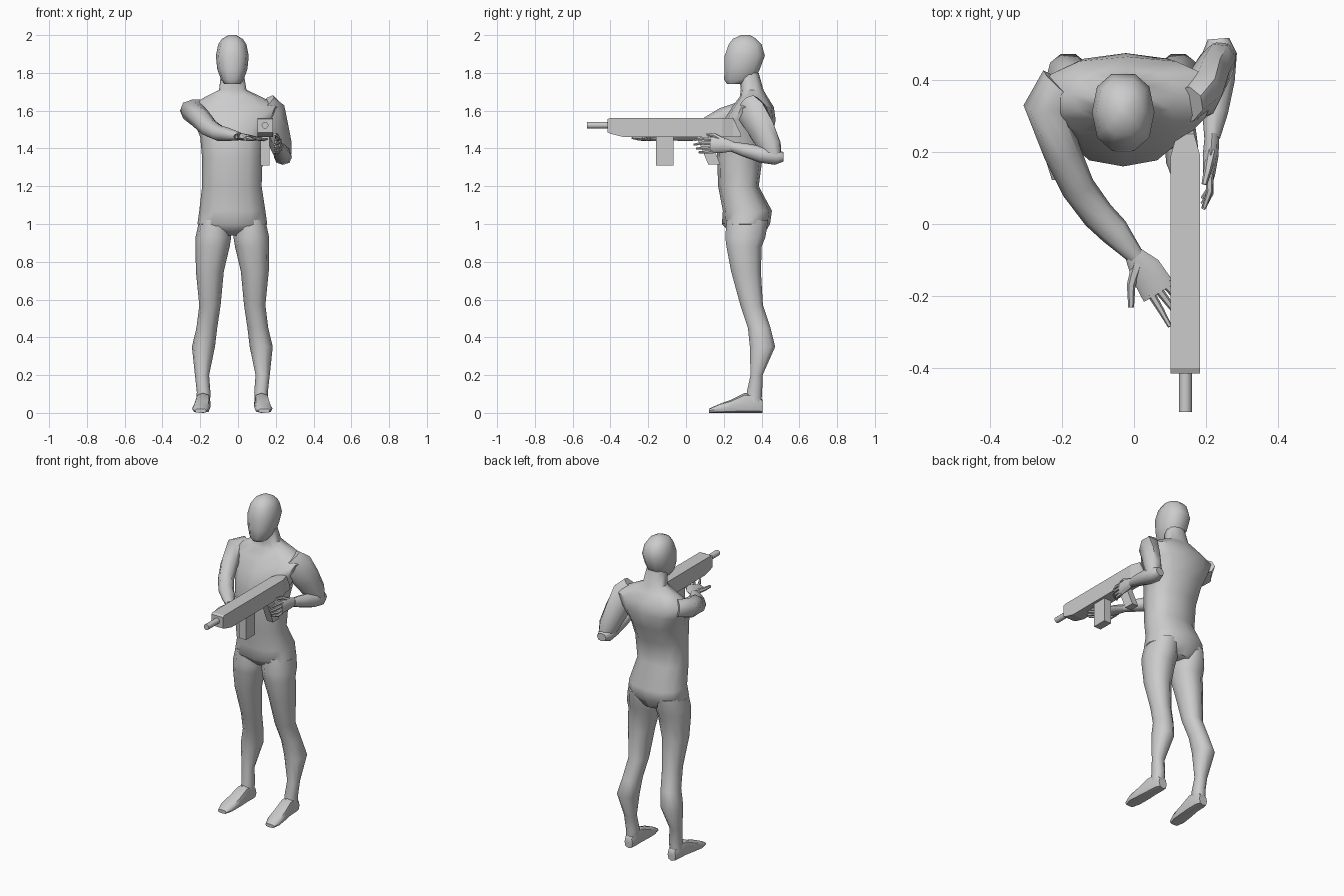
import bpy, bmesh, math
from mathutils import Vector

CX = -0.03  # body centre line


def ring(c, u, v, n=10, p=0.9, off=0.0):
    """Closed rounded section around c with half-axes u and v."""
    out = []
    for i in range(n):
        a = 2 * math.pi * i / n + off
        s, t = math.cos(a), math.sin(a)
        s = math.copysign(abs(s) ** p, s)
        t = math.copysign(abs(t) ** p, t)
        out.append(Vector(c) + Vector(u) * s + Vector(v) * t)
    return out


def rect(c, u, v):
    return ring(c, Vector(u) * math.sqrt(2), Vector(v) * math.sqrt(2), 4, 1, math.pi / 4)


def level(z, x0, x1, y0, y1, n=12, p=0.85):
    """Horizontal section given by its extents."""
    return ring(((x0 + x1) / 2, (y0 + y1) / 2, z), ((x1 - x0) / 2, 0, 0), (0, (y1 - y0) / 2, 0), n, p)


def tube(path, n=8):
    """Sections along a path of (x, y, z, width radius, height radius)."""
    pts = [Vector(q[:3]) for q in path]
    rings = []
    for i, q in enumerate(path):
        t = (pts[min(i + 1, len(pts) - 1)] - pts[max(i - 1, 0)]).normalized()
        u = t.cross(Vector((0, 0, 1))).normalized()
        v = u.cross(t)
        rings.append(ring(pts[i], u * q[3], v * q[4], n))
    return rings


def finger(*pts, r=0.012):
    return tube([(*q, r * (1 - 0.25 * i), r * (1 - 0.25 * i)) for i, q in enumerate(pts)], 6)


def make(name, lofts, smooth=50):
    """One object made of one or more capped lofts."""
    bm = bmesh.new()
    for rings in lofts:
        vs = [[bm.verts.new(c) for c in r] for r in rings]
        n = len(vs[0])
        for a, b in zip(vs, vs[1:]):
            for i in range(n):
                j = (i + 1) % n
                bm.faces.new((a[i], a[j], b[j], b[i]))
        bm.faces.new(vs[0][::-1])
        bm.faces.new(vs[-1])
    bmesh.ops.recalc_face_normals(bm, faces=bm.faces)
    me = bpy.data.meshes.new(name)
    bm.to_mesh(me)
    bm.free()
    ob = bpy.data.objects.new(name, me)
    bpy.context.collection.objects.link(ob)
    if smooth:
        bpy.ops.object.select_all(action='DESELECT')
        ob.select_set(True)
        bpy.context.view_layer.objects.active = ob
        bpy.ops.object.shade_smooth_by_angle(angle=math.radians(smooth))
    return ob


# torso from pelvis to neck
make("torso", [[level(*q) for q in (
    (0.94, -0.12, 0.06, 0.25, 0.41),
    (1.00, -0.215, 0.155, 0.19, 0.445),
    (1.07, -0.205, 0.145, 0.195, 0.455),
    (1.20, -0.19, 0.125, 0.17, 0.385),
    (1.35, -0.19, 0.13, 0.165, 0.405),
    (1.46, -0.20, 0.14, 0.16, 0.455),
    (1.55, -0.235, 0.19, 0.20, 0.475),
    (1.62, -0.26, 0.225, 0.245, 0.465),
    (1.675, -0.17, 0.12, 0.285, 0.43),
    (1.71, -0.10, 0.045, 0.29, 0.41),
    (1.80, -0.09, 0.03, 0.28, 0.385))]])

# head
make("head", [[level(*q, 10) for q in (
    (1.74, -0.07, 0.01, 0.215, 0.33),
    (1.765, -0.09, 0.03, 0.198, 0.37),
    (1.82, -0.11, 0.05, 0.20, 0.395),
    (1.89, -0.117, 0.057, 0.20, 0.422),
    (1.95, -0.105, 0.045, 0.222, 0.405),
    (1.98, -0.085, 0.025, 0.245, 0.375),
    (2.00, -0.05, -0.01, 0.29, 0.34))]])

# legs and feet, mirrored about the body centre
LEG = ((1.02, 0.02, 0.175, 0.21, 0.44), (0.93, 0.006, 0.195, 0.203, 0.425),
       (0.88, 0.014, 0.195, 0.21, 0.405), (0.75, 0.045, 0.193, 0.235, 0.40),
       (0.57, 0.062, 0.175, 0.285, 0.41), (0.45, 0.08, 0.19, 0.325, 0.45),
       (0.35, 0.092, 0.214, 0.335, 0.475), (0.20, 0.123, 0.198, 0.34, 0.407),
       (0.11, 0.116, 0.188, 0.32, 0.405), (0.05, 0.118, 0.192, 0.32, 0.40))
FOOT = ((0.405, 0.152, 0.028, 0.07), (0.375, 0.153, 0.038, 0.10), (0.31, 0.155, 0.04, 0.105),
        (0.24, 0.16, 0.045, 0.07), (0.17, 0.166, 0.047, 0.045), (0.122, 0.168, 0.03, 0.022))
for side, s in (("left", 1), ("right", -1)):
    make(side + "_leg", [[ring((CX + s * (a + b) / 2, (y0 + y1) / 2, z), ((b - a) / 2, 0, 0),
                               (0, (y1 - y0) / 2, 0), 10) for z, a, b, y0, y1 in LEG]])
    make(side + "_foot", [[ring((CX + s * x, y, h / 2), (w, 0, 0), (0, 0, h / 2), 8, 0.7)
                           for y, x, w, h in FOOT]])

# supporting arm reaching forward under the gun
make("forward_arm", [tube([
    (-0.20, 0.38, 1.61, 0.07, 0.05), (-0.245, 0.33, 1.60, 0.062, 0.06),
    (-0.20, 0.20, 1.56, 0.052, 0.058), (-0.155, 0.10, 1.51, 0.047, 0.05),
    (-0.10, 0.025, 1.48, 0.045, 0.042), (-0.055, -0.02, 1.475, 0.042, 0.036),
    (0.005, -0.09, 1.465, 0.024, 0.022)])])
make("forward_hand", [
    tube([(-0.005, -0.08, 1.465, 0.024, 0.02), (0.03, -0.125, 1.46, 0.045, 0.018),
          (0.07, -0.19, 1.452, 0.05, 0.014)]),
    finger((0.01, -0.11, 1.465), (-0.008, -0.17, 1.465), (-0.008, -0.232, 1.46), r=0.016),
    finger((0.045, -0.19, 1.455), (0.075, -0.24, 1.45), (0.10, -0.285, 1.455)),
    finger((0.07, -0.185, 1.453), (0.10, -0.225, 1.447), (0.13, -0.265, 1.45)),
    finger((0.09, -0.17, 1.452), (0.12, -0.205, 1.447), (0.15, -0.235, 1.45)),
    finger((0.10, -0.155, 1.452), (0.13, -0.18, 1.447), (0.155, -0.20, 1.45))])

# trigger arm, elbow drawn back
make("rear_arm", [
    tube([(0.14, 0.33, 1.635, 0.05, 0.07), (0.175, 0.35, 1.59, 0.062, 0.09),
          (0.205, 0.40, 1.50, 0.055, 0.08), (0.23, 0.445, 1.41, 0.052, 0.065),
          (0.242, 0.465, 1.35, 0.038, 0.045)]),
    tube([(0.235, 0.515, 1.355, 0.03, 0.025), (0.238, 0.475, 1.355, 0.048, 0.042),
          (0.235, 0.40, 1.368, 0.045, 0.044), (0.225, 0.31, 1.392, 0.036, 0.036),
          (0.217, 0.24, 1.41, 0.022, 0.026)])])
make("rear_hand", [
    tube([(0.217, 0.25, 1.41, 0.02, 0.026), (0.213, 0.19, 1.418, 0.022, 0.042),
          (0.208, 0.13, 1.418, 0.016, 0.044)]),
    finger((0.215, 0.20, 1.44), (0.205, 0.15, 1.47), (0.195, 0.11, 1.475), r=0.015),
    finger((0.21, 0.14, 1.448), (0.21, 0.09, 1.452), (0.195, 0.045, 1.445)),
    finger((0.21, 0.14, 1.428), (0.212, 0.085, 1.428), (0.192, 0.042, 1.42)),
    finger((0.21, 0.14, 1.405), (0.212, 0.09, 1.402), (0.19, 0.055, 1.40)),
    finger((0.21, 0.14, 1.385), (0.212, 0.10, 1.38), (0.19, 0.07, 1.38))])

# gun: receiver, barrel, magazine and slanted grip
GX = 0.143
make("gun_body", [[rect((GX, y, (z0 + z1) / 2), (w, 0, 0), (0, 0, (z1 - z0) / 2)) for y, w, z0, z1 in (
    (-0.415, 0.041, 1.485, 1.555), (-0.40, 0.041, 1.478, 1.562), (-0.33, 0.041, 1.46, 1.562),
    (0.19, 0.041, 1.46, 1.562), (0.25, 0.024, 1.46, 1.56), (0.29, 0.022, 1.46, 1.48))]], 0)
make("gun_barrel", [[ring((GX, y, 1.523), (0.018, 0, 0), (0, 0, 0.018), 12, 1) for y in (-0.523, -0.40)]])
make("gun_magazine", [[rect((GX, -0.113, z), (0.025, 0, 0), (0, 0.046, 0)) for z in (1.31, 1.47)]], 0)
make("gun_grip", [[rect((GX, y, z), (0.022, 0, 0), (0, 0.032, 0))
                   for y, z in ((0.15, 1.315), (0.085, 1.47))]], 0)
